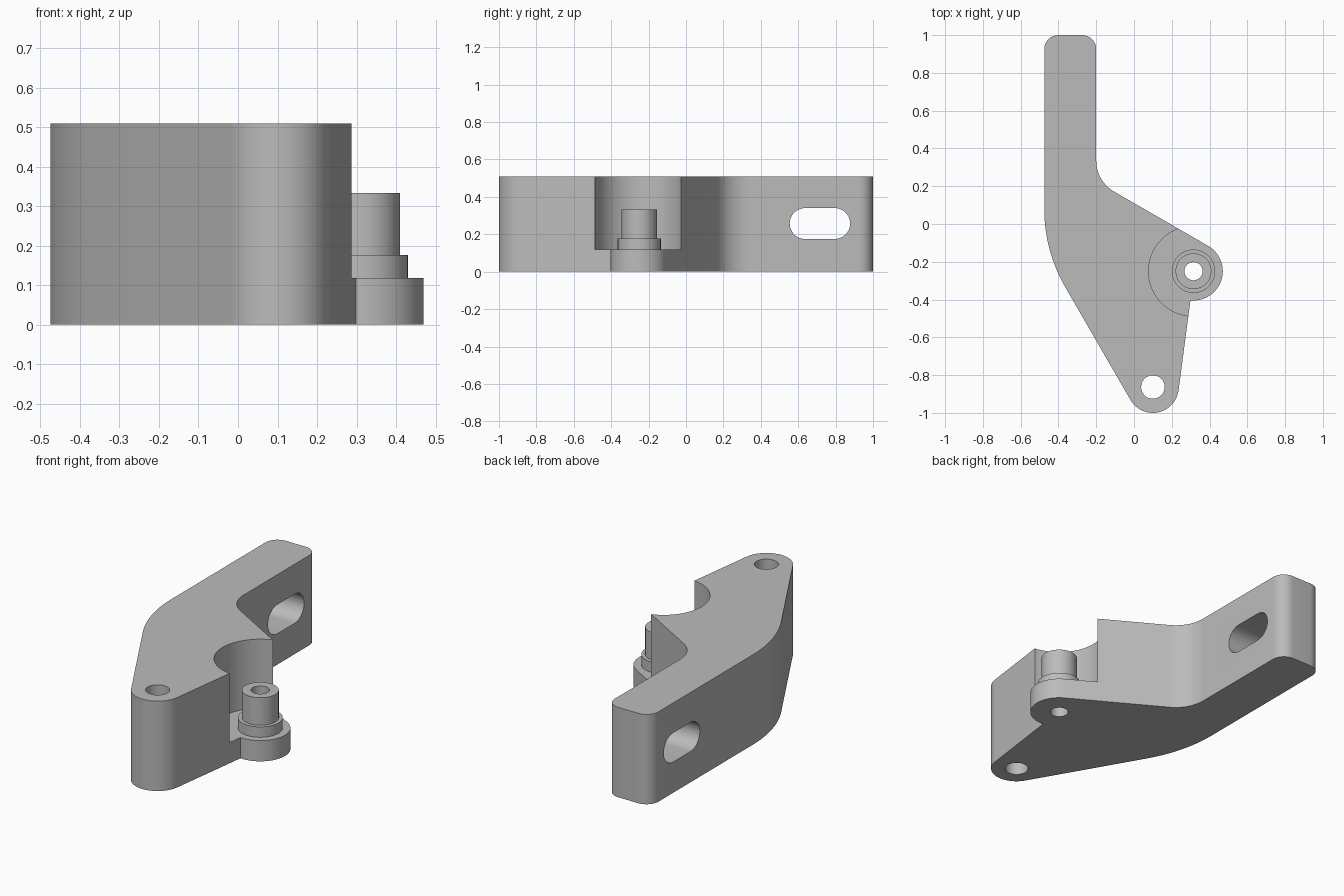
import bpy, bmesh, math
from mathutils import Vector

cube = bpy.data.objects.get("Cube")
if cube:
    bpy.data.objects.remove(cube, do_unlink=True)

HEIGHT = 0.51
LEDGE = 0.118            # top of the low foot around the pin
PIN = Vector((0.315, -0.25))
PIVOT = Vector((0.1, -0.863))
BORE = 0.048

grey = bpy.data.materials.new("plain_grey")
grey.use_nodes = True
colour = (0.5, 0.5, 0.5, 1)
grey.diffuse_color = colour
grey.node_tree.nodes["Principled BSDF"].inputs["Base Color"].default_value = colour


def arc(centre, radius, start, end, steps):
    """Points along an arc, angles in degrees."""
    angles = [math.radians(start + (end - start) * i / steps) for i in range(steps + 1)]
    return [centre + radius * Vector((math.cos(a), math.sin(a))) for a in angles]


def fillet(before, corner, after, radius, steps=14):
    """Points that round a corner with the given radius."""
    p, c, n = Vector(before), Vector(corner), Vector(after)
    u, v = (p - c).normalized(), (n - c).normalized()
    half = u.angle(v) / 2
    centre = c + (u + v).normalized() * radius / math.sin(half)
    a = c + u * radius / math.tan(half) - centre
    b = c + v * radius / math.tan(half) - centre
    turn = a.angle_signed(b)
    start = math.degrees(math.atan2(a.y, a.x))
    return arc(centre, radius, start, start - math.degrees(turn), steps)


def make_object(name, bm):
    bmesh.ops.recalc_face_normals(bm, faces=bm.faces)
    mesh = bpy.data.meshes.new(name)
    bm.to_mesh(mesh)
    bm.free()
    mesh.materials.append(grey)
    obj = bpy.data.objects.new(name, mesh)
    bpy.context.collection.objects.link(obj)
    return obj


def prism(name, points, offset, direction):
    """Extrude a closed loop of 3D points."""
    bm = bmesh.new()
    face = bm.faces.new([bm.verts.new(Vector(p) + Vector(offset)) for p in points])
    new = bmesh.ops.extrude_face_region(bm, geom=[face], use_keep_orig=True)["geom"]
    bmesh.ops.translate(bm, vec=direction,
                        verts=[g for g in new if isinstance(g, bmesh.types.BMVert)])
    return make_object(name, bm)


def cylinder(name, centre, radius, low, high, steps=96):
    ring = [p.to_3d() for p in arc(centre, radius, 0, 360, steps)[:-1]]
    return prism(name, ring, (0, 0, low), (0, 0, high - low))


def cut(target, cutter):
    cutter.hide_render = True
    mod = target.modifiers.new(cutter.name, "BOOLEAN")
    mod.operation = "DIFFERENCE"
    mod.solver = "EXACT"
    mod.object = cutter
    bpy.context.view_layer.objects.active = target
    bpy.ops.object.modifier_apply(modifier=mod.name)
    bpy.data.objects.remove(cutter, do_unlink=True)


def smooth(obj):
    bpy.ops.object.select_all(action="DESELECT")
    obj.select_set(True)
    bpy.context.view_layer.objects.active = obj
    bpy.ops.object.shade_smooth_by_angle(angle=math.radians(20))


# Bracket outline, clockwise from the arm tip
tip_l, tip_r = (-0.475, 1.0), (-0.2, 1.0)
inner, outer = (-0.2, 0.226), (-0.475, -0.142)
outline = fillet(outer, tip_l, tip_r, 0.075)
outline += fillet(tip_l, tip_r, inner, 0.075)
outline += fillet(tip_r, inner, (0.3925, -0.116), 0.19)
outline += arc(PIN, 0.155, 60, -96, 40)
outline += arc(PIVOT, 0.137, -7.5, -150, 36)
outline += fillet((-0.019, -0.931), outer, tip_l, 0.82)
bracket = prism("bracket_body", [p.to_3d() for p in outline], (0, 0, 0), (0, 0, HEIGHT))

# Round clearance pocket, pivot hole and pin bore
cut(bracket, cylinder("pocket_cutter", PIN, 0.238, LEDGE, 0.7, 128))
cut(bracket, cylinder("pivot_hole_cutter", PIVOT, 0.062, -0.1, 0.7, 64))
cut(bracket, cylinder("bore_cutter", PIN, BORE, -0.1, 0.7, 64))

# Rounded slot through the arm
slot = arc(Vector((0.795, 0.2575)), 0.0825, -90, 90, 24)
slot += arc(Vector((0.637, 0.2575)), 0.0825, 90, 270, 24)
cut(bracket, prism("slot_cutter", [(0, p.x, p.y) for p in slot], (-0.6, 0, 0), (0.5, 0, 0)))
smooth(bracket)

# Hollow stepped pin, turned around its axis
profile = [(BORE, LEDGE), (0.115, LEDGE), (0.115, 0.177),
           (0.095, 0.177), (0.095, 0.333), (BORE, 0.333)]
bm = bmesh.new()
verts = [bm.verts.new((PIN.x + r, PIN.y, z)) for r, z in profile]
edges = [bm.edges.new((verts[i - 1], verts[i])) for i in range(len(verts))]
bmesh.ops.spin(bm, geom=verts + edges, cent=PIN.to_3d(), axis=(0, 0, 1),
               angle=math.tau, steps=64, use_merge=True)
bmesh.ops.remove_doubles(bm, verts=bm.verts, dist=1e-5)
smooth(make_object("stepped_pin", bm))
